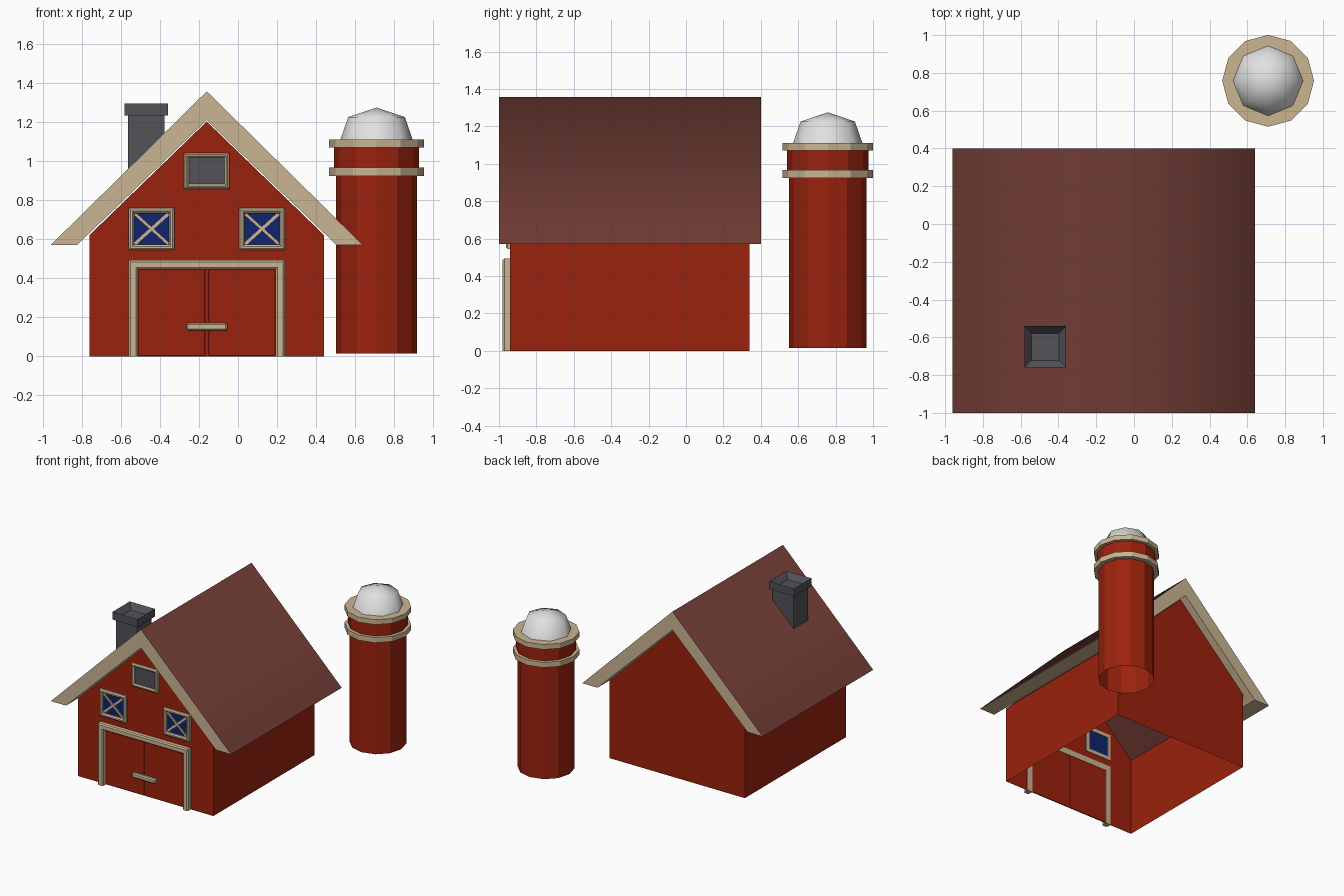
import bpy, bmesh, math
from mathutils import Matrix, Vector

if "Cube" in bpy.data.objects:
    bpy.data.objects.remove(bpy.data.objects["Cube"])

def material(name, rgb):
    m = bpy.data.materials.new(name)
    m.diffuse_color = (*rgb, 1)
    m.use_nodes = True
    m.node_tree.nodes["Principled BSDF"].inputs["Base Color"].default_value = m.diffuse_color
    return m

RED = material("barn red", (0.33, 0.016, 0.004))
TAN = material("tan trim", (0.60, 0.46, 0.29))
BROWN = material("roof brown", (0.165, 0.045, 0.035))
GREY = material("chimney grey", (0.085, 0.085, 0.098))
BLUE = material("window blue", (0.005, 0.018, 0.15))
WHITE = material("dome white", (0.75, 0.75, 0.75))

CX = -0.16            # barn centre line
WALL = -0.94          # front wall plane

def finish(name, bm, *mats):
    bmesh.ops.recalc_face_normals(bm, faces=bm.faces)
    me = bpy.data.meshes.new(name)
    bm.to_mesh(me)
    bm.free()
    for m in mats:
        me.materials.append(m)
    ob = bpy.data.objects.new(name, me)
    bpy.context.collection.objects.link(ob)
    return ob

def box(name, x, y, z, mat, bevel=0.0, spin=0.0):
    """Box from (min, max) ranges, optionally spun about its y axis."""
    bm = bmesh.new()
    bmesh.ops.create_cube(bm, size=1)
    bmesh.ops.scale(bm, verts=bm.verts, vec=(x[1]-x[0], y[1]-y[0], z[1]-z[0]))
    if bevel:
        bmesh.ops.bevel(bm, geom=bm.edges[:], offset=bevel, segments=1, affect='EDGES')
    c = Vector((sum(x)/2, sum(y)/2, sum(z)/2))
    bm.transform(Matrix.Translation(c) @ Matrix.Rotation(spin, 4, 'Y'))
    return finish(name, bm, mat)

def prism(profile, y0, y1):
    """Extrude a closed (x, z) outline along y."""
    bm = bmesh.new()
    f = bm.faces.new([bm.verts.new((x, y0, z)) for x, z in profile])
    new = bmesh.ops.extrude_face_region(bm, geom=[f])["geom"]
    bmesh.ops.translate(bm, vec=(0, y1-y0, 0),
                        verts=[v for v in new if isinstance(v, bmesh.types.BMVert)])
    if not any(g is f for g in bm.faces):
        bm.faces.new([v for v in bm.verts if v.co.y == y0])
    bmesh.ops.recalc_face_normals(bm, faces=bm.faces)
    return bm

def frame(name, x0, x1, z0, z1, w, front, open_bottom=False):
    """Chamfered trim around an opening; a door frame has no sill."""
    b = 0.009
    section = [(0, WALL+.006), (0, front+b), (b, front), (w-b, front), (w, front+b), (w, WALL+.006)]
    bm = bmesh.new()
    loops = []
    for i, y in section:
        zb = z0 if open_bottom else z0+i
        pts = [(x0+i, zb), (x0+i, z1-i), (x1-i, z1-i), (x1-i, zb)]
        loops.append([bm.verts.new((x, y, z)) for x, z in pts])
    n = len(loops)
    for k in range(n):
        a, c = loops[k], loops[(k+1) % n]
        for j in range(3 if open_bottom else 4):
            bm.faces.new((a[j], a[(j+1) % 4], c[(j+1) % 4], c[j]))
    if open_bottom:
        bm.faces.new([l[0] for l in loops])
        bm.faces.new([l[3] for l in loops])
    return finish(name, bm, TAN)

def lathe(name, profile, sides, mat, closed=False):
    """Revolve an (r, z) profile about the silo axis."""
    bm = bmesh.new()
    rings = []
    for r, z in profile:
        count = sides if r > 0 else 1
        rings.append([bm.verts.new((0.71 + r*math.cos(t*math.tau/sides),
                                    0.758 + r*math.sin(t*math.tau/sides), z))
                      for t in range(count)])
    pairs = list(zip(rings, rings[1:])) + ([(rings[-1], rings[0])] if closed else [])
    for a, c in pairs:
        for t in range(sides):
            u = (t+1) % sides
            bm.faces.new((a[t], a[u], c[u], c[t]) if len(c) > 1 else (a[t], a[u], c[0]))
    return finish(name, bm, mat)

# Barn walls: hollow underneath, brown ceiling
bm = prism([(CX-.6, 0), (CX+.6, 0), (CX+.6, .622), (CX, 1.203), (CX-.6, .622)], WALL, 0.34)
for f in bm.faces:
    f.material_index = 1 if f.normal.z > 0.3 else 0
bmesh.ops.delete(bm, geom=[f for f in bm.faces if f.normal.z < -0.9], context='FACES')
finish("barn_walls", bm, RED, BROWN)

# Roof: brown slopes smoothed over the ridge, tan gable ends and soffit
bm = prism([(CX-.8, .57), (CX, 1.358), (CX+.8, .57), (CX+.665, .57), (CX, 1.21), (CX-.665, .57)],
           -1.0, 0.4)
for f in bm.faces:
    f.material_index = 0 if f.normal.z > 0.3 else 1
    f.smooth = f.normal.z > 0.3
for e in bm.edges:
    e.smooth = all(v.co.z > 1.3 for v in e.verts) and all(f.smooth for f in e.link_faces)
finish("roof", bm, BROWN, TAN)

# Chimney shaft, its foot cut to the roof slope
bm = bmesh.new()
bmesh.ops.create_cube(bm, size=1)
for v in bm.verts:
    v.co.x = -0.47 + v.co.x*0.186
    v.co.y = -0.65 + v.co.y*0.18
    v.co.z = 1.24 if v.co.z > 0 else 1.30 - 0.985*abs(v.co.x-CX)
finish("chimney_shaft", bm, GREY)

# Chimney cap with a sunken flue
bm = bmesh.new()
bmesh.ops.create_cube(bm, size=1)
bmesh.ops.scale(bm, verts=bm.verts, vec=(.222, .218, .062))
bmesh.ops.translate(bm, verts=bm.verts, vec=(-.47, -.65, 1.264))
top = max(bm.faces, key=lambda f: f.calc_center_median().z)
bmesh.ops.inset_region(bm, faces=[top], thickness=0.053)
bmesh.ops.translate(bm, verts=top.verts, vec=(0, 0, -0.045))
finish("chimney_cap", bm, GREY)

# Double door, door frame and latch bar
for side, name in ((-1, "left_door"), (1, "right_door")):
    xs = sorted((CX + side*.009, CX + side*.352))
    box(name, xs, (WALL-.006, WALL+.003), (0.002, .452), RED, 0.003)
frame("door_frame", CX-.4, CX+.4, 0, .493, .047, -.98, open_bottom=True)
box("door_latch", (CX-.105, CX+.105), (-.972, WALL), (.133, .17), TAN, 0.008)

# Two windows with crossed bars
for side, name in ((-1, "left_window"), (1, "right_window")):
    c = CX + side*.283
    frame(name + "_frame", c-.117, c+.117, .544, .76, .028, -.963)
    box(name + "_glass", (c-.095, c+.095), (WALL-.004, WALL+.003), (.565, .74), BLUE)
    for s in (-1, 1):
        box(name + "_bar", (c-.115, c+.115), (WALL-.012 - s*.001, WALL-.002),
            (.645, .661), TAN, spin=s*math.atan2(.16, .178))

# Loft hatch
frame("loft_frame", CX-.116, CX+.116, .858, 1.042, .024, -.963)
box("loft_panel", (CX-.1, CX+.1), (WALL-.006, WALL+.003), (.875, 1.025), GREY)

# Silo: hollow twelve-sided tower, two bands and a smooth dome
lathe("silo_tower", [(.2075, .015), (.2075, .93), (.218, .935), (.218, 1.1)], 12, RED)
lathe("silo_lower_band", [(.205, .925), (.243, .925), (.243, .967), (.205, .967)], 12, TAN, True)
lathe("silo_upper_band", [(.16, 1.07), (.243, 1.07), (.243, 1.11), (.16, 1.11)], 12, TAN, True)
dome = lathe("silo_dome", [(.189, 1.10), (.145, 1.226), (0, 1.275)], 8, WHITE)
for p in dome.data.polygons:
    p.use_smooth = True
